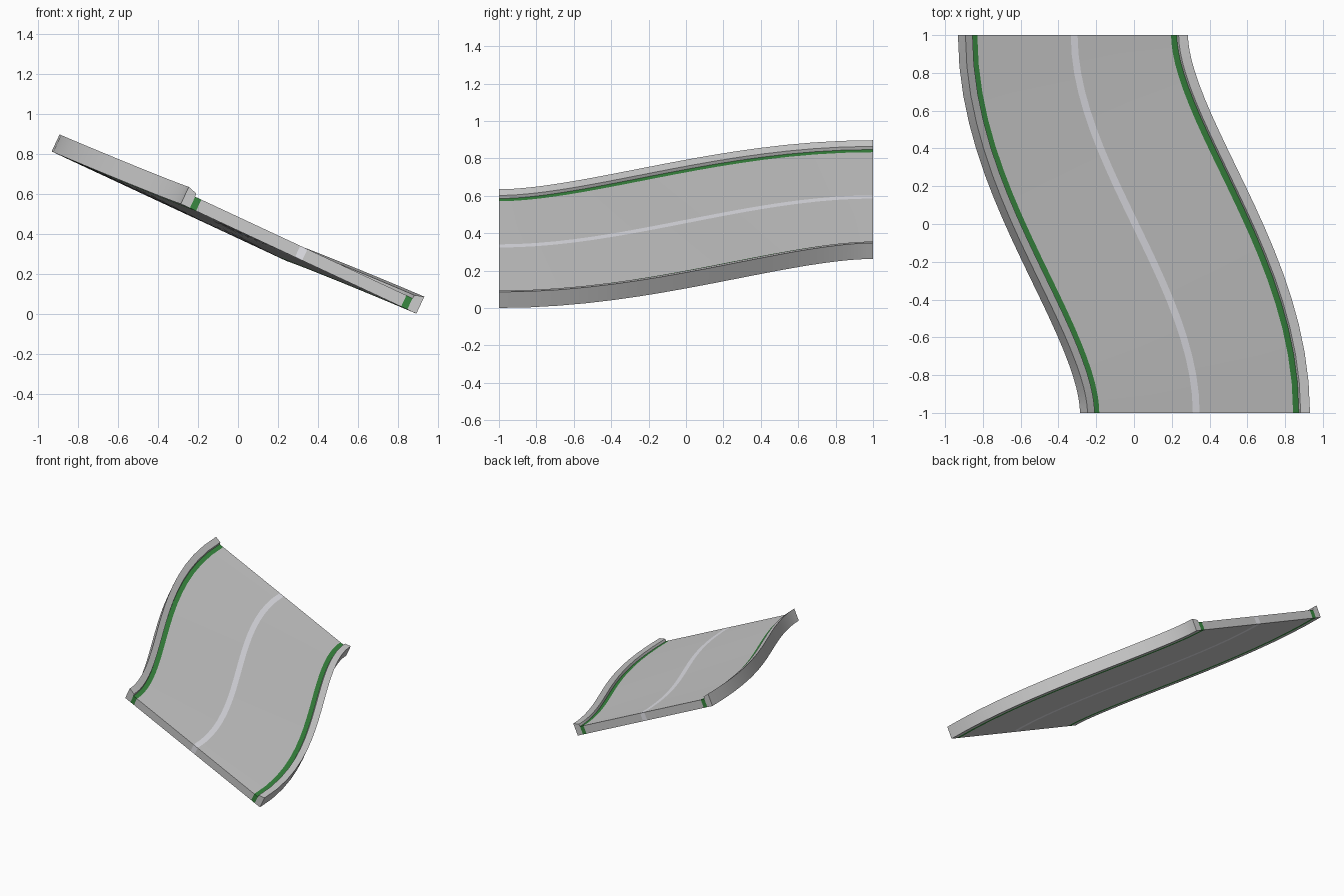
import bpy, math
from mathutils import Vector

if "Cube" in bpy.data.objects:
    bpy.data.objects.remove(bpy.data.objects["Cube"])

SEGMENTS = 20
BANK = math.radians(25)
ACROSS = Vector((math.cos(BANK), 0, -math.sin(BANK)))   # banked width direction
UP = Vector((math.sin(BANK), 0, math.cos(BANK)))        # road surface normal
ALONG = Vector((0, 1, 0))
H = 0.0625                                              # road slab thickness


def station(t):
    """Centre of the road underside and its crosswise direction, t in -1..1."""
    s = 1.5 * t - 0.5 * t ** 3
    centre = Vector((-0.02 - 0.323 * s, t, 0.406 + 0.131 * s))
    turn = math.atan(0.35 * 1.5 * (1 - t * t))
    return centre, ACROSS * math.cos(turn) + ALONG * math.sin(turn)


def sweep(name, profile, hidden, side=1, colour=None):
    """Sweep a counter-clockwise profile; walls touching a neighbour are left out."""
    n = len(profile)
    verts, faces = [], []
    for i in range(SEGMENTS + 1):
        centre, cross = station(-1 + 2 * i / SEGMENTS)
        verts += [centre + cross * (u * side) + UP * h for u, h in profile]
    for i in range(SEGMENTS):
        for j in range(n):
            if j not in hidden:
                a, b = i * n + j, i * n + (j + 1) % n
                faces.append((a, a + n, b + n, b))
    last = SEGMENTS * n
    faces.append(tuple(range(n)))
    faces.append(tuple(last + j for j in reversed(range(n))))
    if side < 0:
        faces = [f[::-1] for f in faces]
    mesh = bpy.data.meshes.new(name)
    mesh.from_pydata(verts, [], faces)
    obj = bpy.data.objects.new(name, mesh)
    bpy.context.collection.objects.link(obj)
    if colour:
        mesh.materials.append(colour)
    bpy.ops.object.select_all(action='DESELECT')
    obj.select_set(True)
    bpy.context.view_layer.objects.active = obj
    bpy.ops.object.shade_smooth_by_angle(angle=math.radians(30))


def strip(u0, u1):
    return [(u0, 0), (u1, 0), (u1, H), (u0, H)]


def material(name, rgb):
    m = bpy.data.materials.new(name)
    m.diffuse_color = (*rgb, 1)
    m.use_nodes = True
    m.node_tree.nodes["Principled BSDF"].inputs["Base Color"].default_value = m.diffuse_color
    return m


green = material("green_paint", (0.04, 0.25, 0.05))
white = material("pale_paint", (0.8, 0.8, 0.85))

# Centre line
sweep("centre_line", strip(-0.02, 0.02), {1, 3}, colour=white)

# Lanes, green edge lines and raised kerbs on both sides
kerb = [(0.6, 0), (0.65, 0), (0.65, 0.094), (0.602, 0.08), (0.6, H)]
for side, label in ((1, "right"), (-1, "left")):
    sweep(label + "_lane", strip(0.02, 0.566), {1, 3}, side)
    sweep(label + "_edge_line", strip(0.566, 0.6), {1, 3}, side, green)
    sweep(label + "_kerb", kerb, {4}, side)
